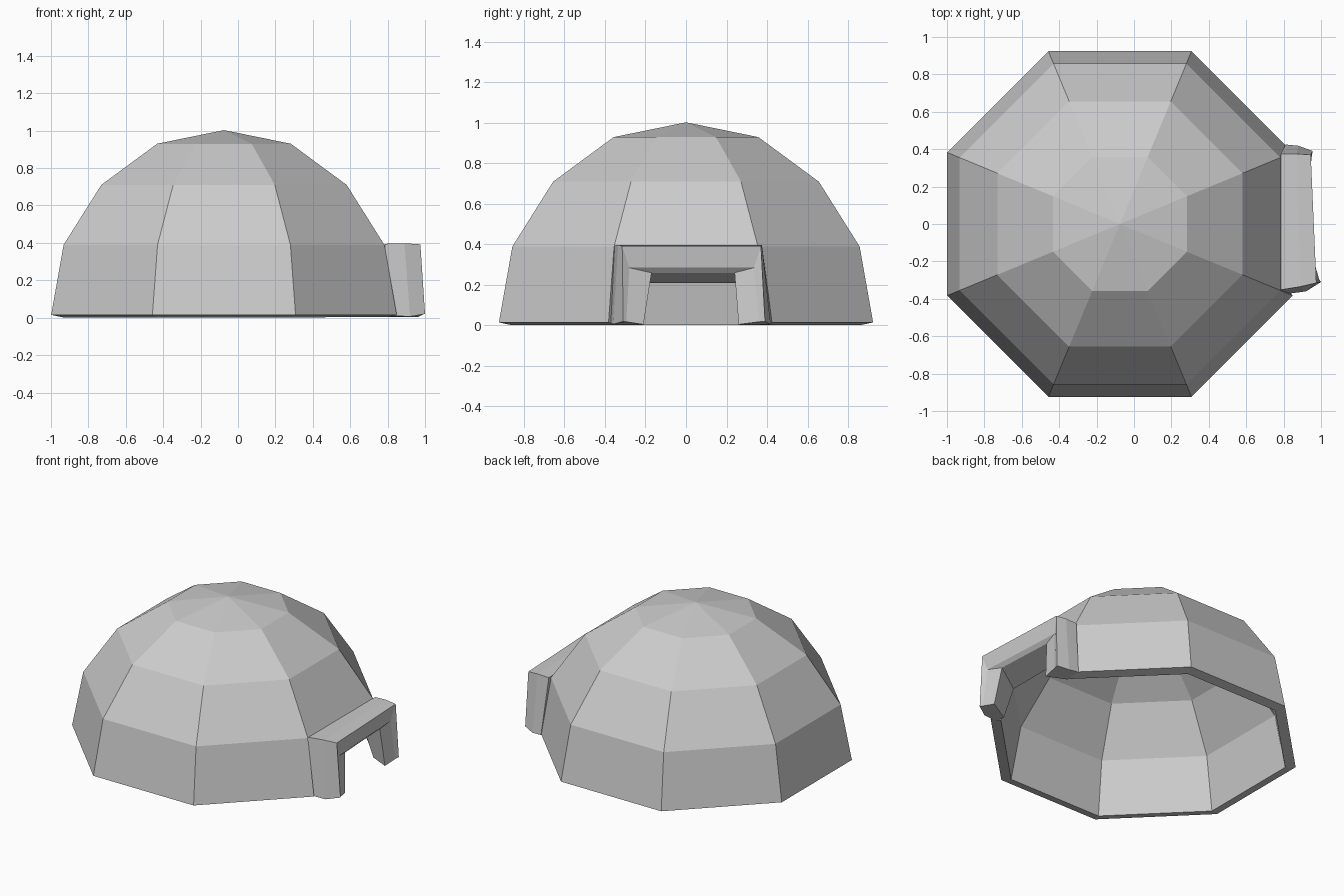
import bpy, bmesh
from math import sin, cos, pi

if "Cube" in bpy.data.objects:
    bpy.data.objects.remove(bpy.data.objects["Cube"])


def finish(bm, name):
    bmesh.ops.recalc_face_normals(bm, faces=bm.faces)
    me = bpy.data.meshes.new(name)
    bm.to_mesh(me)
    bm.free()
    ob = bpy.data.objects.new(name, me)
    bpy.context.scene.collection.objects.link(ob)
    return ob


# Eight-sided dome shell, with the panel facing +x left open
CX = -0.075
profile = [(1.0, 0.015), (0.928, 0.39), (0.71, 0.71), (0.387, 0.93)]
bm = bmesh.new()
rings = [[bm.verts.new((CX + r * cos(pi / 8 + k * pi / 4),
                        r * sin(pi / 8 + k * pi / 4), z)) for k in range(8)]
         for r, z in profile]
apex = bm.verts.new((CX, 0, 1.003))
for i in range(3):
    for k in range(8):
        if i == 0 and k == 7:
            continue  # doorway
        n = (k + 1) % 8
        bm.faces.new((rings[i][k], rings[i][n], rings[i + 1][n], rings[i + 1][k]))
for k in range(8):
    bm.faces.new((rings[3][k], rings[3][(k + 1) % 8], apex))
dome = finish(bm, "dome_shell")
mod = dome.modifiers.new("wall", 'SOLIDIFY')
mod.thickness = 0.065
mod.offset = -1
mod.use_even_offset = True

# Doorway frame: U-shaped paths (foot, corner, corner, foot) lofted around the section
sections = [
    [(.81, -.375, .012), (.785, -.352, .395), (.785, .375, .395), (.81, .425, .012)],  # seat
    [(.92, -.36, .006), (.89, -.335, .398), (.87, .375, .398), (.88, .418, .006)],
    [(1.0, -.31, .02), (.975, -.315, .392), (.945, .37, .392), (.955, .39, .02)],      # front lip
    [(.99, -.295, .018), (.962, -.28, .285), (.93, .335, .285), (.95, .36, .018)],
    [(.965, -.21, .005), (.935, -.17, .26), (.915, .24, .26), (.94, .26, .005)],       # inner lip
    [(.81, -.30, .005), (.765, -.26, .21), (.765, .28, .21), (.81, .32, .005)],        # inside wall
]
bm = bmesh.new()
rows = [[bm.verts.new(p) for p in s] for s in sections]
for a, b in zip(rows, rows[1:] + rows[:1]):
    for j in range(3):
        bm.faces.new((a[j], a[j + 1], b[j + 1], b[j]))
for j in (0, 3):
    bm.faces.new([r[j] for r in rows])
finish(bm, "door_frame")
